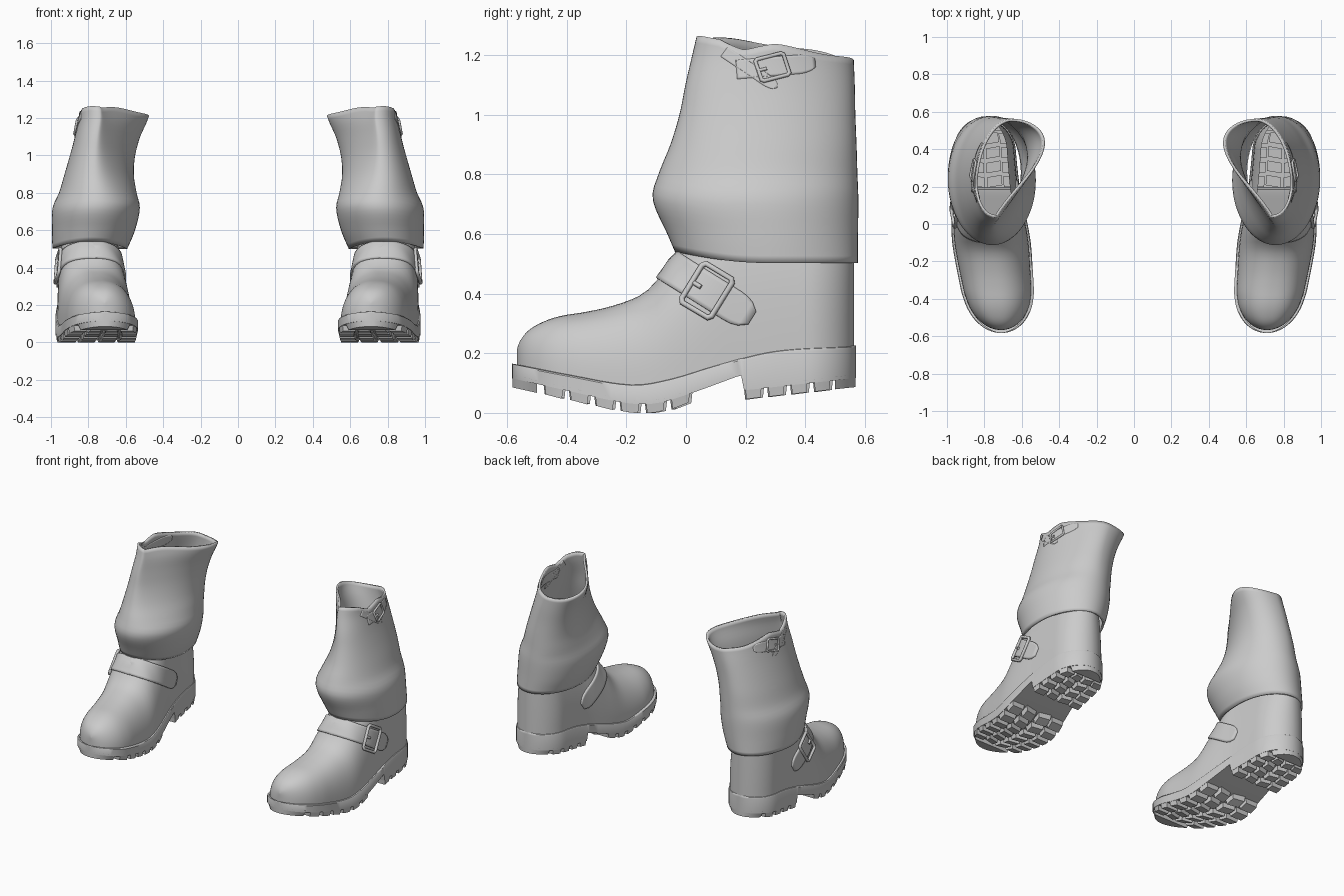
import bpy, bmesh
from math import sin, cos, pi, sqrt

cube = bpy.data.objects.get("Cube")
if cube:
    bpy.data.objects.remove(cube, do_unlink=True)

grey = bpy.data.materials.new("plain grey")
grey.use_nodes = True
grey.diffuse_color = (0.6, 0.6, 0.6, 1)
grey.node_tree.nodes["Principled BSDF"].inputs["Base Color"].default_value = (0.6, 0.6, 0.6, 1)


def curve_at(keys, vals, t):
    """Smooth interpolation through a few key values."""
    if t <= keys[0]:
        return vals[0]
    if t >= keys[-1]:
        return vals[-1]
    i = max(k for k in range(len(keys) - 1) if keys[k] <= t)

    def slope(k):
        a, b = max(k - 1, 0), min(k + 1, len(keys) - 1)
        return (vals[b] - vals[a]) / (keys[b] - keys[a])
    h = keys[i + 1] - keys[i]
    u = (t - keys[i]) / h
    return (vals[i] * (1 + 2 * u) * (1 - u) ** 2 + vals[i + 1] * u * u * (3 - 2 * u)
            + h * slope(i) * u * (1 - u) ** 2 + h * slope(i + 1) * u * u * (u - 1))


def finish(ob, thickness=0):
    """Add wall thickness and the second boot."""
    bpy.context.collection.objects.link(ob)
    ob.data.materials.append(grey)
    if thickness:
        solid = ob.modifiers.new("thickness", "SOLIDIFY")
        solid.thickness, solid.offset = thickness, 0
    ob.modifiers.new("pair", "MIRROR").use_mirror_merge = False
    if ob.type == "MESH":
        bpy.ops.object.select_all(action="DESELECT")
        ob.select_set(True)
        bpy.context.view_layer.objects.active = ob
        bpy.ops.object.shade_smooth_by_angle(angle=0.7)


def loft(bm, rings, closed=False, caps=False):
    rows = [[bm.verts.new(p) for p in r] for r in rings]
    n = len(rows[0])
    for a, b in zip(rows, rows[1:]):
        for i in range(n if closed else n - 1):
            j = (i + 1) % n
            bm.faces.new((a[i], a[j], b[j], b[i]))
    if caps:
        bm.faces.new(rows[0])
        bm.faces.new(rows[-1])


def mesh_object(name, bm, thickness=0):
    bmesh.ops.remove_doubles(bm, verts=bm.verts, dist=0.0002)
    bmesh.ops.recalc_face_normals(bm, faces=bm.faces)
    me = bpy.data.meshes.new(name)
    bm.to_mesh(me)
    bm.free()
    finish(bpy.data.objects.new(name, me), thickness)


def wire(name, points, radius, cyclic):
    cu = bpy.data.curves.new(name, "CURVE")
    cu.dimensions = "3D"
    cu.bevel_depth, cu.bevel_resolution = radius, 2
    cu.use_fill_caps = True
    sp = cu.splines.new("POLY")
    sp.points.add(len(points) - 1)
    for p, co in zip(sp.points, points):
        p.co = (*co, 1)
    sp.use_cyclic_u = cyclic
    finish(bpy.data.objects.new(name, cu))


# Plan outline and heights along the foot
TOE, HEEL = -0.583, 0.57


def plan(y, inset=0.0):
    cx = curve_at((-0.58, -0.4, -0.2, 0, 0.2, 0.57), (0.71, 0.725, 0.75, 0.773, 0.791, 0.803), y)
    hw = curve_at((-0.4, -0.2, -0.1, 0, 0.2, 0.57), (0.192, 0.206, 0.21, 0.204, 0.18, 0.155), y)
    toe = max(0, (TOE + 0.24 - y) / (0.24 - inset))
    heel = max(0, (y - HEEL + 0.17) / (0.17 - inset))
    hw = max(hw - inset, 0) * sqrt(max(0, 1 - max(toe, heel) ** 2))
    return cx, hw


def foot_plan(y):
    return plan(y, 0.011 - 0.009 * y)


def welt_z(y):
    return curve_at((-0.58, -0.4, -0.18, -0.05, 0.1, 0.3, 0.57), (0.165, 0.13, 0.095, 0.115, 0.16, 0.21, 0.226), y)


def tread_z(y):
    if y > 0.19:
        return 0.045 + (y - 0.19) * 0.11
    return curve_at((-0.58, -0.4, -0.2, -0.1, 0, 0.18), (0.085, 0.045, 0.003, 0.002, 0.03, 0.095), y)


def top_z(y):
    return curve_at((-0.57, -0.56, -0.53, -0.48, -0.42, -0.34, -0.25, -0.15, -0.1, -0.05, 0, 0.05, 0.12),
                    (0.2, 0.235, 0.275, 0.305, 0.325, 0.338, 0.358, 0.396, 0.442, 0.51, 0.565, 0.64, 0.75), y)


def spaced(a, b, n):
    return [(a + b) / 2 - (b - a) / 2 * cos(pi * i / n) for i in range(n + 1)]


def foot_surface(y, z, side=1):
    """Point on the upper; the inner side leans in more than the outer."""
    cx, hw = foot_plan(y)
    low = welt_z(y) - 0.015
    t = min(1, max(0, (z - low) / (top_z(y) - low)))
    power = 2.6 if side > 0 else 2.1
    return cx + side * hw * (1 - t ** power) ** (1 / power), y, min(z, top_z(y))


# Foot upper: arched sections, open under the shaft
bm = bmesh.new()
rings = []
for y in spaced(TOE + 0.016, HEEL - 0.0058, 56):
    low = welt_z(y) - 0.015
    ring = []
    for i in range(37):
        a = pi * i / 36
        ring.append(foot_surface(y, low + (top_z(y) - low) * sin(a) ** 0.85, 1 if a < pi / 2 else -1))
    rings.append(ring)
loft(bm, rings)
bmesh.ops.delete(bm, geom=[f for f in bm.faces if f.calc_center_median().z > 0.57], context="FACES")
mesh_object("foot_upper", bm)

# Sole tray with a rounded welt, open inside the boot
bm = bmesh.new()
rings = []
edge = [(0.018, 1.0), (0.004, 0.96), (0, 0.88), (0, 0.0)]
for y in sorted(spaced(TOE, HEEL, 50) + [0.185, 0.195]):
    hi, lo = welt_z(y), tread_z(y) + 0.03
    cx, hw = plan(y)
    right = [(cx + max(hw - inset, 0), y, lo + (hi - lo) * f) for inset, f in edge]
    left = [(cx - max(hw - inset, 0), y, lo + (hi - lo) * f) for inset, f in edge]
    rings.append(right + left[::-1])
loft(bm, rings)
mesh_object("sole", bm)

# Tread lugs: edge blocks and staggered chevrons
bm = bmesh.new()


def lug(y1, y2, u1, u2, skew=0.0):
    rings = []
    wide = y2 - y1 > 0.065
    mid_y, mid_u = (y1 + y2) / 2, (u1 + u2) / 2
    for y in spaced(y1, y2, 8 if wide else 2):
        cx, hw = plan(y)
        ring = []
        for u, base in ((u1, False), (u2, False), (u2, True), (u1, True)):
            uu = mid_u + (u - mid_u) * (1 if base else 0.86)
            yy = mid_y + (y - mid_y) * (1 if base or wide else 0.84)
            ring.append((cx + hw * uu, yy + skew * abs(u), tread_z(y) + (0.042 if base else 0)))
        rings.append(ring)
    loft(bm, rings, closed=True, caps=True)


lug(TOE + 0.001, -0.5, -1, 1)
lug(0.5, HEEL - 0.001, -1, 1)
front = [-0.475 + 0.085 * i for i in range(6)]
back = [0.198 + 0.077 * i for i in range(4)]
for y in front + back:
    size = 0.064 if y < 0.1 else 0.056
    for side in (-1, 1):
        lug(y, y + size, side * 0.53, side)
        lug(y - 0.005, y + size - 0.006, side * 0.04, side * 0.48, 0.03)
mesh_object("tread_lugs", bm)

# Shaft: rings that turn from oval to a lopsided egg towards the top
LEVELS = (0.5, 0.6, 0.72, 0.8, 0.9, 1.0, 1.1, 1.2, 1.26)


def shaft_depth(z):
    front = curve_at(LEVELS, (-0.012, -0.055, -0.105, -0.085, -0.045, -0.015, 0.005, 0.028, 0.042), z)
    rear = curve_at(LEVELS, (0.569, 0.57, 0.571, 0.568, 0.565, 0.561, 0.559, 0.555, 0.553), z)
    return (front + rear) / 2, (rear - front) / 2


def shaft_point(c, s, z):
    inner = curve_at(LEVELS, (0.6, 0.558, 0.532, 0.55, 0.57, 0.57, 0.55, 0.512, 0.502), z)
    outer = curve_at(LEVELS, (0.985, 0.988, 0.984, 0.95, 0.92, 0.89, 0.862, 0.84, 0.835), z)
    egg = min(1, max(0, (z - 0.75) / 0.5))
    cx = (inner + outer) / 2 + 0.02 * egg
    if s < 0:
        width = (cx - inner) / (1 + 0.25 * egg * egg) * (1 + 0.9 * egg * c)
    else:
        width = (outer - cx) * (1 + 0.05 * egg * c)
    cy, ry = shaft_depth(z)
    return cx + width * s - 0.05 * egg * c, cy + ry * c, z


def shaft_surface(y, z, side=1):
    cy, ry = shaft_depth(z)
    c = max(-1, min(1, (y - cy) / ry))
    return shaft_point(c, side * sqrt(1 - c * c), z)


bm = bmesh.new()
rings = []
for i in range(31):
    ring = []
    for k in range(64):
        a = 2 * pi * k / 64
        c, s = cos(a), sin(a)
        low = 0.503 + 0.04 * max(0, -c) ** 2
        notch = 0.03 * max(0, 1 - abs(a - 1.95) / 0.4)
        high = 1.235 - 0.038 * c - 0.014 * c * c + 0.004 * sin(5 * a) - notch
        ring.append(shaft_point(c, s, low + (high - low) * i / 30))
    rings.append(ring)
loft(bm, rings, closed=True)
mesh_object("shaft", bm, 0.014)


# Straps and buckles follow the surface beneath them
def strap(name, surface, start, end, half, sides, blunt=0.45):
    dy, dz = end[0] - start[0], end[1] - start[1]
    length = sqrt(dy * dy + dz * dz)
    bm = bmesh.new()
    for side in sides:
        rings = []
        for i in range(25):
            u = (i / 24) ** 2 if len(sides) > 1 else i / 24
            tip = max(0, (u - 0.78) / 0.22)
            w = half * sqrt(1 - (1 - blunt ** 2) * tip ** 2)
            rings.append([surface(start[0] + dy * u - dz / length * w * k / 4,
                                  start[1] + dz * u + dy / length * w * k / 4, side) for k in range(-4, 5)])
        loft(bm, rings)
    mesh_object(name, bm, 0.02)


def buckle(name, surface, mid, along, across, radius):
    def at(a, b):
        x, y, z = surface(mid[0] + a * along[0] + b * across[0], mid[1] + a * along[1] + b * across[1])
        return x + 0.01 + radius / 2, y, z
    corners = [(-1, -0.85), (-1, 0.85), (-0.85, 1), (0.85, 1), (1, 0.85), (1, -0.85), (0.85, -1), (-0.85, -1)]
    wire(name + "_frame", [at(a, b) for a, b in corners], radius, True)
    wire(name + "_prong", [at(-1.1, 0), at(-0.4, 0)], radius * 0.8, False)


strap("instep_strap", foot_surface, (-0.065, 0.497), (0.222, 0.318), 0.056, (-1, 1))
buckle("instep_buckle", foot_surface, (0.07, 0.41), (0.05, -0.03), (0.04, 0.065), 0.01)
strap("top_strap", shaft_surface, (0.17, 1.15), (0.43, 1.172), 0.032, (1,))
buckle("top_buckle", shaft_surface, (0.29, 1.16), (0.047, 0.012), (-0.012, 0.036), 0.007)

# Pointed flap under the top buckle
strap("top_flap", shaft_surface, (0.13, 1.21), (0.305, 1.09), 0.02, (1,), 0.1)
